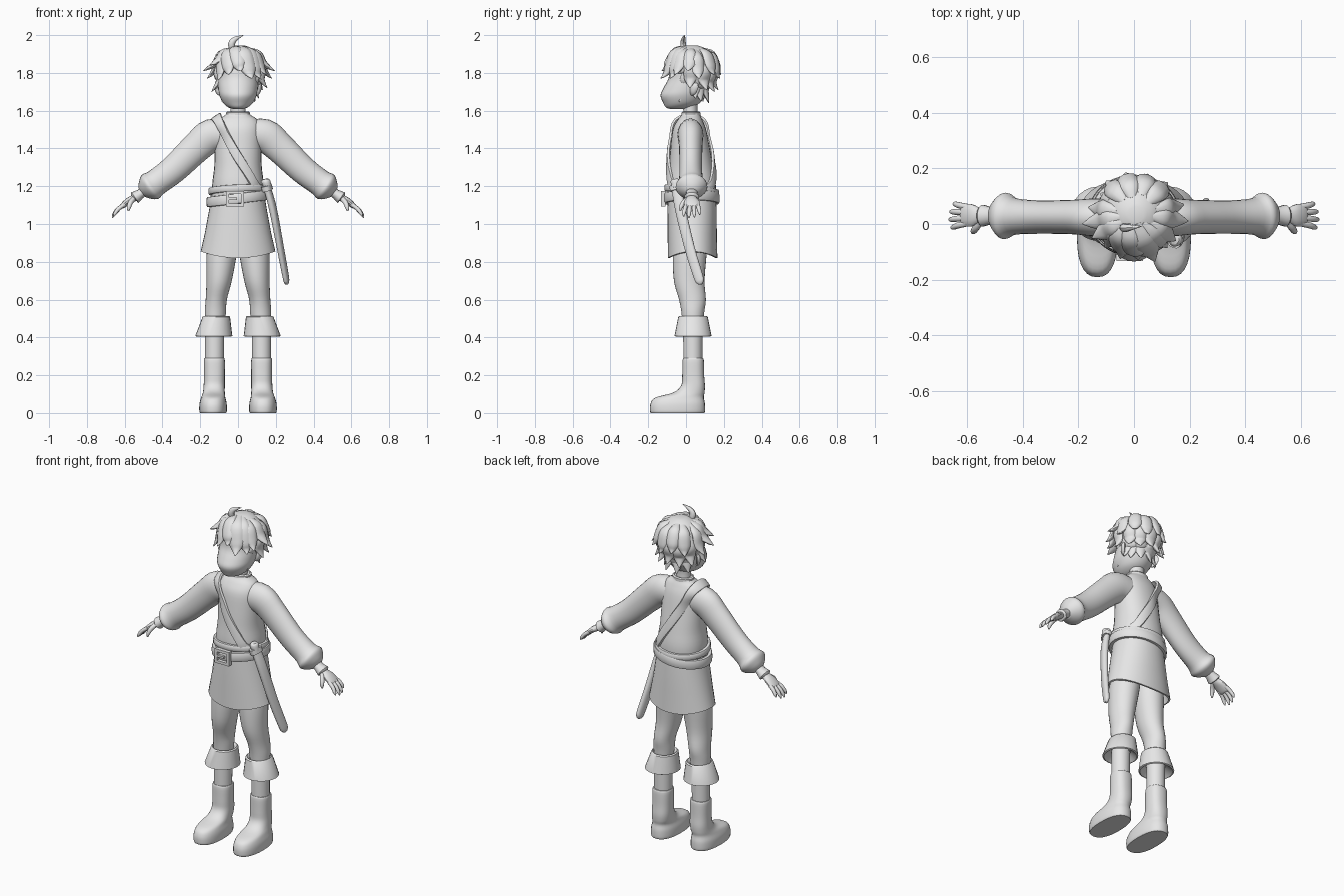
import bpy, math
from mathutils import Vector as V

grey = bpy.data.materials.new("plain_grey")
grey.diffuse_color = (0.8, 0.8, 0.8, 1)


def smooth_rows(rows, n, closed=False):
    """Catmull-Rom through rows of numbers, n steps per span."""
    if n < 2:
        return [list(r) for r in rows]
    k, out = len(rows), []
    for i in range(k if closed else k - 1):
        ids = [(i + j) % k if closed else min(max(i + j, 0), k - 1) for j in (-1, 0, 1, 2)]
        for s in range(n):
            t = s / n
            out.append([0.5 * (2*b + (c-a)*t + (2*a-5*b+4*c-d)*t*t + (3*b-a-3*c+d)*t**3)
                        for a, b, c, d in zip(*[rows[q] for q in ids])])
    return out if closed else out + [list(rows[-1])]


def skin(name, rings, mirror=False, closed=False, angle=40):
    """Bridge rings of points into one mesh."""
    n, k = len(rings[0]), len(rings)
    faces = []
    for i in range(k if closed else k - 1):
        a, b = i * n, (i + 1) % k * n
        faces += [(a + j, a + (j+1) % n, b + (j+1) % n, b + j) for j in range(n)]
    if not closed:
        faces += [tuple(range(n))[::-1], tuple(range((k-1) * n, k * n))]
    me = bpy.data.meshes.new(name)
    me.from_pydata([tuple(p) for r in rings for p in r], [], faces)
    me.materials.append(grey)
    ob = bpy.data.objects.new(name, me)
    bpy.context.collection.objects.link(ob)
    me.polygons.foreach_set("use_smooth", [True] * len(me.polygons))
    me.set_sharp_from_angle(angle=math.radians(angle))
    if mirror:
        ob.modifiers.new("mirror", 'MIRROR')
    return ob


def oval(seg, power=2.0):
    for j in range(seg):
        a = 2 * math.pi * j / seg
        c, s = math.cos(a), math.sin(a)
        yield (math.copysign(abs(c)**(2/power), c), math.copysign(abs(s)**(2/power), s))


def loft(name, rows, n=4, seg=28, power=2.0, **kw):
    """Horizontal rings: (cx, cy, z, rx, ry)."""
    return skin(name, [[V((x + rx*c, y + ry*s, z)) for c, s in oval(seg, power)]
                       for x, y, z, rx, ry in smooth_rows(rows, n)], **kw)


def sweep(name, rows, ref, n=4, seg=14, power=2.0, closed=False, **kw):
    """Tube along a path: (x, y, z, half width, half depth along ref)."""
    rows = smooth_rows(rows, n, closed)
    k, rings = len(rows), []
    for i, (x, y, z, w, d) in enumerate(rows):
        p = V((x, y, z))
        lo, hi = (i-1, (i+1) % k) if closed else (max(i-1, 0), min(i+1, k-1))
        t = (V(rows[hi][:3]) - V(rows[lo][:3])).normalized()
        a = t.cross(ref(p)).normalized()
        b = a.cross(t)
        rings.append([p + a*w*c - b*d*s for c, s in oval(seg, power)])
    return skin(name, rings, closed=closed, **kw)


def box(name, loc, half):
    x, y, z = loc
    h, d, v = half
    return skin(name, [[V((x + i*h, y + j*d, z + s*v)) for i, j in
                        ((-1, -1), (1, -1), (1, 1), (-1, 1))] for s in (-1, 1)])


# Tunic body and neck
torso = [(0, .03, 1.08, .13, .12), (0, .03, 1.2, .137, .128), (0, .027, 1.3, .126, .117),
         (0, .022, 1.4, .124, .104), (0, .018, 1.5, .122, .088), (0, .021, 1.55, .105, .066),
         (0, .025, 1.575, .07, .05), (0, .026, 1.592, .056, .044)]
loft("tunic_body", torso, power=2.2)
loft("collar", [(0, .026, 1.565, .064, .05), (0, .026, 1.59, .064, .05), (0, .026, 1.596, .055, .043),
                (0, .026, 1.58, .045, .035)], n=1)
loft("neck", [(0, .025, 1.56, .043, .038), (0, .022, 1.62, .041, .038), (0, .022, 1.7, .05, .05)])

# Tunic skirt with a hollow underside and a curved hem
skirt = loft("tunic_skirt", [(0, .03, 1.18, .135, .126), (0, .032, 1.08, .152, .13), (0, .033, .95, .176, .13),
                             (0, .035, .82, .198, .131), (0, .035, .82, .188, .121), (0, .035, .92, .165, .115)],
             n=1, power=2.1, seg=36)
for v in skirt.data.vertices:
    if v.co.z < .9:
        v.co.z += .035 * (v.co.x / .2)**2

# Legs and boots
loft("leg", [(.072, .03, .97, .07, .09), (.086, .02, .85, .08, .09), (.1, .017, .7, .067, .081),
             (.115, .034, .6, .056, .071), (.12, .036, .53, .056, .06), (.123, .036, .43, .05, .052)], mirror=True)
loft("boot_cuff", [(.118, .037, .49, .045, .05), (.115, .037, .514, .066, .07), (.115, .037, .508, .073, .078),
                   (.128, .037, .408, .098, .098), (.128, .037, .404, .09, .09), (.125, .037, .44, .048, .048)],
     n=1, seg=24, mirror=True)
loft("boot_shaft", [(.125, .036, .27, .05, .05), (.124, .036, .46, .051, .051)], n=1, mirror=True)
loft("boot", [(.132, -.045, 0, .069, .142), (.132, -.045, .012, .073, .146), (.132, -.044, .05, .072, .144),
              (.131, -.034, .082, .064, .128), (.128, .015, .108, .058, .083), (.126, .037, .145, .056, .063),
              (.125, .038, .2, .055, .058), (.125, .038, .28, .055, .056), (.125, .038, .29, .049, .049)],
     power=2.4, mirror=True)

# Sleeves, wrist bands and hands
side = lambda p: V((0, 1, 0))
sweep("sleeve", [(.04, .022, 1.47, .075, .068), (.14, .024, 1.468, .088, .068), (.22, .025, 1.405, .081, .062),
                 (.34, .025, 1.29, .074, .06), (.43, .027, 1.222, .071, .066), (.465, .029, 1.197, .077, .084),
                 (.492, .03, 1.178, .055, .06), (.508, .03, 1.166, .03, .032)], side, seg=24, mirror=True)
sweep("wrist_band", [(.49, .03, 1.18, .024, .03), (.52, .03, 1.157, .026, .032), (.545, .03, 1.14, .034, .04),
                     (.55, .03, 1.136, .024, .028)], side, n=2, mirror=True)
sweep("palm", [(.52, .03, 1.157, .018, .022), (.555, .03, 1.135, .019, .028), (.585, .031, 1.117, .018, .041),
               (.615, .032, 1.093, .013, .04), (.622, .032, 1.087, .005, .03)], side, mirror=True)
for i, name in enumerate(("index", "middle", "ring", "little")):
    y0, y1 = .002 + .02*i, -.012 + .028*i
    reach = (.93, 1.05, 1.0, .8)[i]
    sweep(name + "_finger", [(.6, y0, 1.104, .011, .011), (.6 + .035*reach, (y0+y1)/2, 1.104 - .025*reach, .011, .011),
                             (.6 + .055*reach, y1, 1.104 - .052*reach, .009, .009),
                             (.6 + .062*reach, y1, 1.104 - .068*reach, .003, .003)], side, n=3, seg=10, mirror=True)
sweep("thumb", [(.55, .015, 1.135, .013, .014), (.568, -.012, 1.115, .013, .013), (.578, -.027, 1.088, .011, .01),
                (.58, -.03, 1.068, .004, .004)], side, n=3, seg=10, mirror=True)

# Belts wrapped round the waist at slightly different tilts
around = lambda p: V((p.x, p.y - .03, 0))
def belt(name, rx, ry, z, tilt_x, tilt_y, half):
    rows = []
    for i in range(40):
        a = i * math.pi / 20
        x, y = rx * math.cos(a), ry * math.sin(a)
        rows.append((x, .03 + y, z + tilt_x*x + tilt_y*y, half, .012))
    sweep(name, rows, around, n=1, seg=12, power=4, closed=True)
belt("belt", .155, .136, 1.135, .12, 0, .027)
belt("sword_belt", .145, .133, 1.178, .04, -.1, .018)

# Buckle: frame bars and prong
for s in (-1, 1):
    box("buckle_upright", (-.015 + s*.04, -.121, 1.134), (.008, .012, .042))
    box("buckle_crossbar", (-.015, -.121, 1.134 + s*.034), (.04, .012, .008))
box("buckle_prong", (-.03, -.125, 1.134), (.025, .007, .006))

# Shoulder strap running over the body to the sword
body = smooth_rows(torso, 8)
def on_body(x, z, sign):
    _, cy, _, rx, ry = min(body, key=lambda r: abs(r[2] - z))
    depth = ry * math.sqrt(max(0, 1 - (x / rx)**2)) * 1.03
    return (x, cy + sign * (max(depth, .068) + .005), z, .025, .009)
line = [(-.1, 1.54), (-.06, 1.46), (-.01, 1.37), (.05, 1.275), (.1, 1.195)]
strap = [on_body(x, z, -1) for x, z in line] + [(.142, .03, 1.17, .025, .009)]
strap += [on_body(x, z, 1) for x, z in line[::-1]] + [(-.115, .023, 1.567, .03, .009)]
sweep("shoulder_strap", strap, lambda p: V((p.x, p.y - .03, max(0, p.z - 1.48) * 2)),
      seg=12, power=4, closed=True)

# Scabbard and sword grip at the hip
out = lambda p: V((1, -.35, .1))
sweep("scabbard", [(.152, -.05, 1.2, .028, .016), (.185, -.03, 1.08, .029, .018), (.225, .02, .87, .028, .016),
                   (.253, .066, .72, .026, .014), (.258, .075, .69, .018, .011), (.26, .077, .68, .006, .005)],
      out, power=2.6)
sweep("scabbard_mouth", [(.15, -.052, 1.205, .036, .025), (.157, -.048, 1.178, .036, .025)], out, n=1, power=3)
sweep("sword_grip", [(.158, -.055, 1.19, .02, .02), (.148, -.056, 1.225, .026, .024),
                     (.146, -.057, 1.238, .016, .016)], out, n=3)

# Head with a wedge-shaped face, and ears
loft("head", [(0, -.05, 1.608, .02, .03), (0, -.04, 1.617, .05, .066), (0, -.024, 1.64, .078, .096),
              (0, -.014, 1.68, .098, .121), (0, .003, 1.72, .105, .122), (0, .022, 1.77, .108, .115),
              (0, .032, 1.83, .108, .115), (0, .035, 1.9, .08, .085), (0, .035, 1.925, .03, .03)], seg=32)
sweep("ear", [(.095, .03, 1.685, .008, .006), (.108, .036, 1.7, .018, .009), (.115, .045, 1.73, .022, .01),
              (.112, .05, 1.755, .006, .005)], lambda p: V((1, -.3, 0)), seg=10, mirror=True)

# Hair cap, raised at the brow so the face stays open
HC, HR = V((.008, .035, 1.83)), V((.122, .123, .118))
cap = loft("hair_cap", [(HC.x, HC.y, HC.z + HR.z * math.sin(e), HR.x * math.cos(e), HR.y * math.cos(e))
                        for e in [math.radians(-66 + 13 * i) for i in range(12)]], n=2, seg=32)
for v in cap.data.vertices:
    if v.co.y < .02 and v.co.z < 1.8:
        v.co.z = 1.8 + (v.co.z - 1.8) * .1
        v.co.y = max(v.co.y, -.07)

# Tapered hair locks, each following the scalp and flicking out at its tip
def on_scalp(p, k):
    d = p - HC
    return HC + d * (k / math.sqrt(sum((d[i] / HR[i])**2 for i in range(3))))
def lock(tip, width, root=None):
    tip = V(tip)
    flat = V((tip.x - HC.x, tip.y - HC.y, 0)).normalized()
    rise = min(.115, tip.z + .15 - HC.z)
    root = V(root) if root else HC + flat * .07 + V((0, 0, rise))
    rows = []
    for t, k, w in ((0, .94, .45), (.3, 1.04, .95), (.65, 1.07, 1), (.87, 0, .6), (1, 0, .06)):
        p = root.lerp(tip, t)
        p = on_scalp(p, k) if k else (p.lerp(on_scalp(p, 1.1), .35) if t < 1 else p)
        rows.append((*p, width * w, width * w * .5))
    sweep("hair_lock", rows, lambda p: p - HC, n=4, seg=10, angle=60)

side_tips = [(-.185, 0, 1.81), (-.14, .01, 1.7), (-.085, .03, 1.665), (-.165, .06, 1.77), (-.15, -.05, 1.84),
             (.195, .01, 1.81), (.155, .02, 1.72), (.11, .05, 1.665), (.18, .07, 1.77), (.15, -.06, 1.79)]
back_tips = [(-.12, .11, 1.71), (-.06, .15, 1.7), (.01, .17, 1.71), (.08, .15, 1.7), (.13, .11, 1.71),
             (-.08, .09, 1.65), (-.02, .12, 1.64), (.05, .12, 1.645), (.09, .08, 1.65),
             (-.1, .155, 1.78), (-.03, .185, 1.79), (.05, .18, 1.77), (.12, .15, 1.79)]
for tip in side_tips:
    lock(tip, .034)
for tip in back_tips:
    lock(tip, .036)
# Fringe swept across the brow from the crown
for tip, w in (((.075, -.135, 1.77), .045), ((.015, -.128, 1.81), .04), ((-.05, -.125, 1.79), .038),
               ((-.105, -.085, 1.76), .034), ((.12, -.085, 1.77), .036)):
    lock(tip, w, (tip[0] * .5 - .03, 0, 1.94))
for s in (-1, 1):
    lock((s * .088, -.035, 1.645), .022, (s * .11, -.01, 1.8))
# Standing tuft on the crown
sweep("hair_tuft", [(-.03, -.01, 1.925, .016, .014), (-.034, -.015, 1.955, .018, .015),
                    (-.014, -.013, 1.98, .013, .011), (.028, -.008, 1.999, .001, .001)], side, seg=10)
